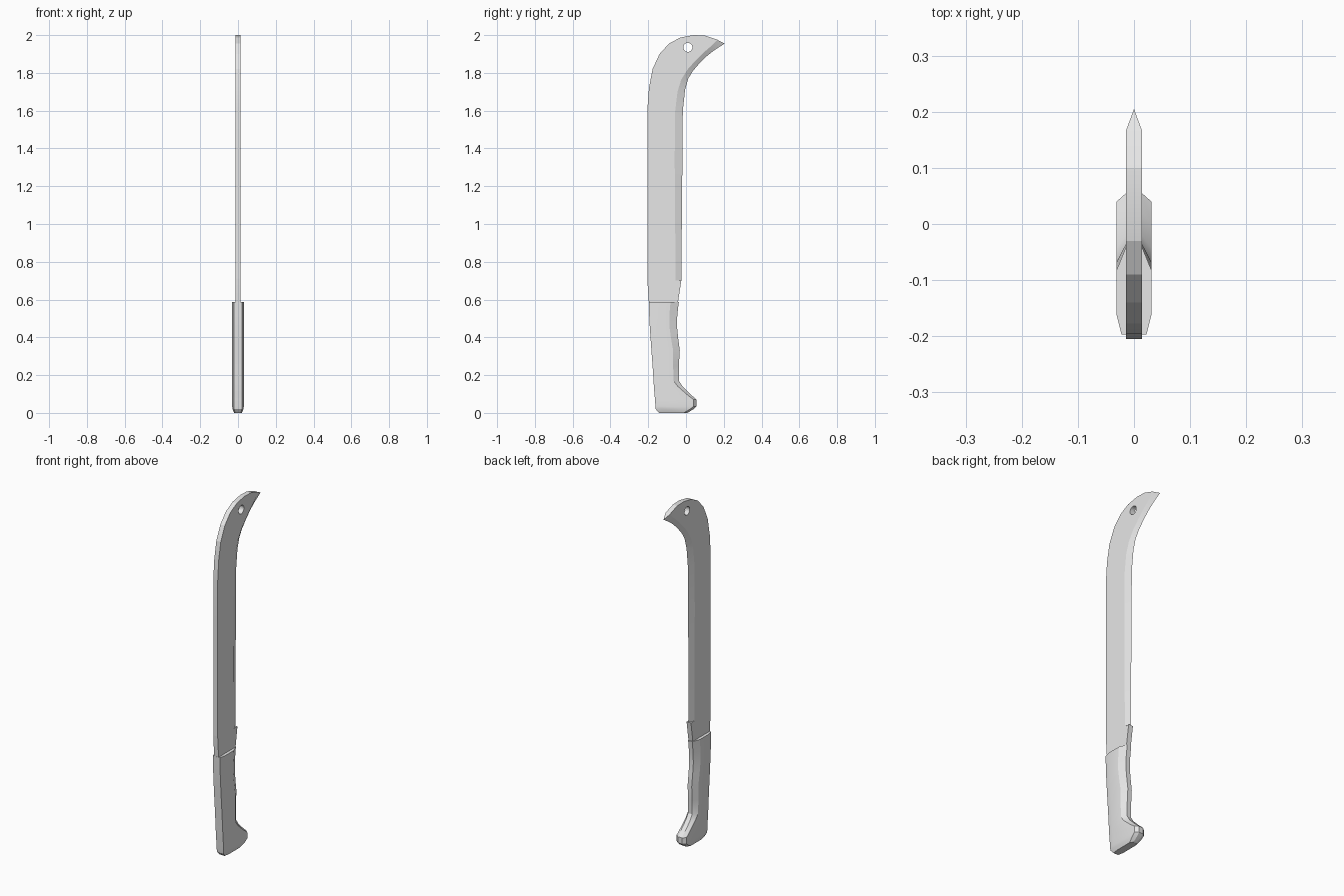
import bpy, bmesh, math
from mathutils import Matrix

cube = bpy.data.objects.get("Cube")
if cube:
    bpy.data.objects.remove(cube, do_unlink=True)

grey = bpy.data.materials.new("light grey")
grey.use_nodes = True
grey.diffuse_color = (0.8, 0.8, 0.8, 1)
grey.node_tree.nodes["Principled BSDF"].inputs["Base Color"].default_value = (0.8, 0.8, 0.8, 1)


def loft(name, rings):
    """Bridge equal-length rings of points, cap both ends, weld touching points."""
    bm = bmesh.new()
    loops = [[bm.verts.new(p) for p in ring] for ring in rings]
    n = len(loops[0])
    for a, b in zip(loops, loops[1:]):
        for i in range(n):
            j = (i + 1) % n
            bm.faces.new((a[i], a[j], b[j], b[i]))
    bm.faces.new(loops[0][::-1])
    bm.faces.new(loops[-1])
    bmesh.ops.remove_doubles(bm, verts=bm.verts, dist=0.0004)
    bmesh.ops.recalc_face_normals(bm, faces=bm.faces)
    mesh = bpy.data.meshes.new(name)
    bm.to_mesh(mesh)
    bm.free()
    mesh.materials.append(grey)
    obj = bpy.data.objects.new(name, mesh)
    bpy.context.collection.objects.link(obj)
    return obj


def make_active(obj):
    bpy.ops.object.select_all(action='DESELECT')
    obj.select_set(True)
    bpy.context.view_layer.objects.active = obj


# Blade: spine, bevel start and cutting edge as (y, z), then edge half width
T = 0.014
stations = [
    ((-.19, .50), (-.09, .50), (-.055, .50), T),
    ((-.197, .59), (-.075, .59), (-.042, .59), T),
    ((-.205, .71), (-.055, .70), (-.025, .70), T),
    ((-.205, .711), (-.055, .701), (-.025, .701), 0),
    ((-.205, 1.35), (-.06, 1.35), (-.019, 1.35), 0),
    ((-.205, 1.60), (-.057, 1.60), (-.017, 1.60), 0),
    ((-.196, 1.72), (-.045, 1.70), (-.005, 1.71), 0),
    ((-.177, 1.82), (-.025, 1.765), (.012, 1.77), 0),
    ((-.14, 1.90), (.01, 1.82), (.036, 1.81), 0),
    ((-.09, 1.955), (.05, 1.865), (.075, 1.855), 0),
    ((-.03, 1.987), (.09, 1.905), (.115, 1.893), 0),
    ((.04, 2.0), (.125, 1.935), (.15, 1.92), 0),
    ((.10, 1.998), (.148, 1.957), (.178, 1.938), 0),
    ((.165, 1.976), (.167, 1.974), (.205, 1.955), 0),
]
rings = []
for spine, bevel, edge, e in stations:
    right = [(-T, *spine), (-T, *bevel), (-e, *edge)]
    rings.append(right + [(-x, y, z) for x, y, z in reversed(right)])
blade = loft("blade", rings)

# Hanging hole near the tip
bm = bmesh.new()
bmesh.ops.create_cone(bm, cap_ends=True, segments=20, radius1=.024, radius2=.024, depth=.2,
                      matrix=Matrix.Translation((0, .01, 1.935)) @ Matrix.Rotation(math.pi / 2, 4, 'Y'))
mesh = bpy.data.meshes.new("hole_cutter")
bm.to_mesh(mesh)
bm.free()
mesh.materials.append(grey)
cutter = bpy.data.objects.new("hole_cutter", mesh)
cutter.hide_render = True
bpy.context.collection.objects.link(cutter)
make_active(blade)
cut = blade.modifiers.new("hole", 'BOOLEAN')
cut.operation = 'DIFFERENCE'
cut.solver = 'EXACT'
cut.object = cutter
bpy.ops.object.modifier_apply(modifier=cut.name)
bpy.data.objects.remove(cutter, do_unlink=True)

# Handle: height, back y, front y, half width, front chamfer length
grip = [
    (0, -.143, .008, .021, .02),
    (.02, -.160, .040, .029, .018),
    (.035, -.162, .056, .031, .016),
    (.07, -.164, .056, .031, .016),
    (.10, -.167, .022, .031, .02),
    (.14, -.170, -.018, .031, .025),
    (.17, -.172, -.038, .031, .028),
    (.25, -.177, -.038, .031, .03),
    (.33, -.183, -.033, .031, .035),
    (.40, -.188, -.042, .031, .038),
    (.46, -.192, -.048, .031, .04),
    (.52, -.195, -.046, .031, .042),
    (.588, -.197, -.038, .031, .044),
]
rings = []
for z, back, front, w, chamfer in grip:
    side = [(-w * .72, back, z), (-w, back + .035, z),
            (-w, front - chamfer, z), (-w * .42, front, z)]
    rings.append(side + [(-x, y, h) for x, y, h in reversed(side)])
handle = loft("handle", rings)

for obj, angle in ((blade, 14), (handle, 22)):
    make_active(obj)
    bpy.ops.object.shade_smooth_by_angle(angle=math.radians(angle))
